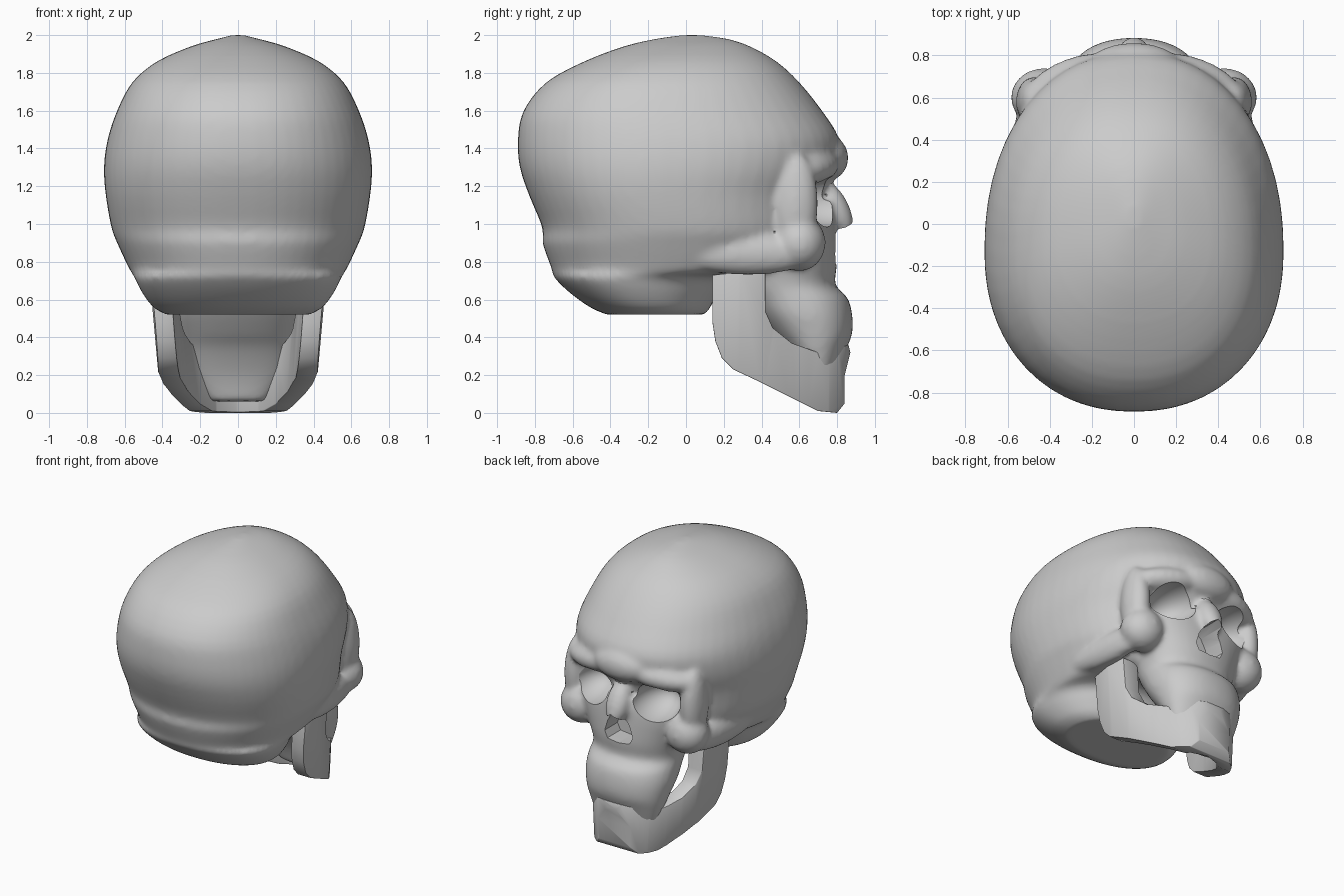
import bpy, bmesh, math
from mathutils import Vector, Matrix

cube = bpy.data.objects.get("Cube")
if cube:
    bpy.data.objects.remove(cube, do_unlink=True)

bone = bpy.data.materials.new("bone grey")
bone.use_nodes = True
bone.diffuse_color = (0.6, 0.6, 0.6, 1)
bone.node_tree.nodes["Principled BSDF"].inputs["Base Color"].default_value = (0.6, 0.6, 0.6, 1)


def make(name, bm):
    bmesh.ops.recalc_face_normals(bm, faces=bm.faces)
    mesh = bpy.data.meshes.new(name)
    bm.to_mesh(mesh)
    bm.free()
    mesh.materials.append(bone)
    ob = bpy.data.objects.new(name, mesh)
    bpy.context.collection.objects.link(ob)
    return ob


def smooth_rings(rings, steps=3):
    """Spline between the given sections, so the profile has no corners."""
    pts = [Vector(r) for r in rings]
    pts = [pts[0]] + pts + [pts[-1]]
    out = []
    for p0, p1, p2, p3 in zip(pts, pts[1:], pts[2:], pts[3:]):
        for k in range(steps):
            t = k / steps
            m1, m2 = (p2 - p0) / 2, (p3 - p1) / 2
            d = p2 - p1
            out.append(p1 + m1 * t + (3 * d - 2 * m1 - m2) * t ** 2 + (m1 + m2 - 2 * d) * t ** 3)
    return out + [pts[-1]]


def loft(bm, rings, power, shift=0.0, n=56):
    """Closed egg-shaped sections: height, back y, front y, half width."""
    loops = []
    for z, back, front, w in smooth_rings(rings):
        yc = (back + front) / 2 - shift * (front - back)
        loop = []
        for i in range(n):
            a = math.tau * i / n
            s, c = math.sin(a), math.cos(a)
            x = math.copysign(abs(s) ** (2 / power), s) * w
            y = math.copysign(abs(c) ** (2 / power), c)
            y = yc + y * (front - yc if y > 0 else yc - back)
            loop.append(bm.verts.new((x, y, z)))
        loops.append(loop)
    for a, b in zip(loops, loops[1:]):
        for i in range(n):
            j = (i + 1) % n
            bm.faces.new((a[i], a[j], b[j], b[i]))
    bm.faces.new(loops[0])
    bm.faces.new(loops[-1])


def blob(bm, centre, radii, tilt=0.0, mirror=True, turn=0.0):
    """Ellipsoid, repeated on the other side when mirrored."""
    for side in ((1, -1) if mirror else (1,)):
        m = (Matrix.Translation((centre[0] * side, centre[1], centre[2]))
             @ Matrix.Rotation(turn * side, 4, 'Z')
             @ Matrix.Rotation(tilt * side, 4, 'Y')
             @ Matrix.Diagonal((*radii, 1)))
        bmesh.ops.create_uvsphere(bm, u_segments=28, v_segments=18, radius=1, matrix=m)


def prism(bm, points, place, lift):
    base = bm.faces.new([bm.verts.new(place(*p)) for p in points])
    ext = bmesh.ops.extrude_face_region(bm, geom=[base])["geom"]
    bmesh.ops.translate(bm, vec=lift, verts=[v for v in ext if isinstance(v, bmesh.types.BMVert)])


def apply_mod(ob, kind, **settings):
    mod = ob.modifiers.new(kind.lower(), kind)
    for key, value in settings.items():
        setattr(mod, key, value)
    bpy.context.view_layer.objects.active = ob
    bpy.ops.object.modifier_apply(modifier=mod.name)


def cut(ob, cutter, operation):
    apply_mod(ob, 'BOOLEAN', operation=operation, object=cutter, solver='EXACT')
    bpy.data.objects.remove(cutter, do_unlink=True)


def finish(ob, angle):
    bpy.ops.object.select_all(action='DESELECT')
    ob.select_set(True)
    bpy.context.view_layer.objects.active = ob
    bpy.ops.object.shade_smooth_by_angle(angle=math.radians(angle))


# Braincase
bm = bmesh.new()
loft(bm, [(0.52, -0.42, 0.10, 0.38), (0.56, -0.51, 0.13, 0.45), (0.64, -0.62, 0.17, 0.51),
          (0.72, -0.70, 0.24, 0.55), (0.76, -0.71, 0.58, 0.575), (0.90, -0.76, 0.69, 0.64),
          (0.98, -0.76, 0.71, 0.67), (1.15, -0.83, 0.72, 0.70), (1.30, -0.88, 0.79, 0.71),
          (1.45, -0.89, 0.81, 0.69), (1.60, -0.86, 0.72, 0.64), (1.75, -0.74, 0.60, 0.56),
          (1.86, -0.54, 0.48, 0.43), (1.94, -0.33, 0.34, 0.25), (1.98, -0.16, 0.22, 0.11),
          (2.0, -0.02, 0.08, 0.03)], 2.2, 0.05)
# Upper jaw, tooth row and the hollow slope behind the chin
loft(bm, [(0.06, 0.66, 0.78, 0.15), (0.20, 0.61, 0.80, 0.24), (0.34, 0.53, 0.85, 0.29),
          (0.42, 0.46, 0.88, 0.31), (0.52, 0.38, 0.88, 0.33), (0.61, 0.32, 0.855, 0.33),
          (0.68, 0.28, 0.79, 0.33), (0.80, 0.28, 0.80, 0.36), (1.0, 0.40, 0.79, 0.41),
          (1.12, 0.45, 0.77, 0.38)], 2.2)
# Brows, outer socket rims, cheekbones and cheek arches
blob(bm, (0.28, 0.67, 1.30), (0.25, 0.12, 0.09), 0.12, turn=-0.35)
blob(bm, (0, 0.75, 1.35), (0.22, 0.11, 0.12), mirror=False)
blob(bm, (0.475, 0.58, 1.11), (0.085, 0.12, 0.27))
blob(bm, (0.43, 0.60, 0.90), (0.155, 0.14, 0.15), 0.3)
blob(bm, (0.51, 0.33, 0.84), (0.08, 0.36, 0.11), turn=0.12)
# Nose bridge
nose_axis = Matrix.Translation((0, 0.79, 1.08)) @ Matrix.Rotation(0.45, 4, 'X')
bmesh.ops.create_uvsphere(bm, u_segments=24, v_segments=16, radius=1,
                          matrix=nose_axis @ Matrix.Diagonal((0.085, 0.075, 0.16, 1)))
skull = make("skull", bm)
apply_mod(skull, 'REMESH', mode='VOXEL', voxel_size=0.018)
apply_mod(skull, 'SMOOTH', factor=0.5, iterations=9)

# Eye sockets and nose opening
bm = bmesh.new()
blob(bm, (0.265, 0.76, 1.12), (0.165, 0.25, 0.135), 0.15)
cut(skull, make("socket_cutter", bm), 'DIFFERENCE')
bm = bmesh.new()
pear = [(0, 1.02), (0.05, 0.99), (0.09, 0.92), (0.115, 0.84), (0.09, 0.79), (0, 0.78)]
pear += [(-x, z) for x, z in pear[-2:0:-1]]
prism(bm, pear, lambda x, z: (x, 0.64, z), (0, 0.4, 0))
cut(skull, make("nose_cutter", bm), 'DIFFERENCE')
finish(skull, 32)

# Lower jaw: side outline kept only where it meets a tapering horseshoe
bm = bmesh.new()
side = [(0.14, 0.73), (0.14, 0.48), (0.155, 0.38), (0.19, 0.29), (0.25, 0.23), (0.40, 0.16),
        (0.58, 0.07), (0.70, 0.01), (0.80, 0.0), (0.84, 0.05), (0.84, 0.20), (0.87, 0.32),
        (0.86, 0.36), (0.70, 0.32), (0.56, 0.37), (0.46, 0.45), (0.42, 0.54), (0.42, 0.76)]
prism(bm, side, lambda y, z: (-0.6, y, z), (1.2, 0, 0))
jaw = make("lower_jaw", bm)
bm = bmesh.new()
outer = [(0.465, 0.10), (0.475, 0.28), (0.45, 0.42), (0.40, 0.54), (0.34, 0.65), (0.26, 0.76),
         (0.15, 0.84), (0, 0.88)]
inner = [(0, 0.77), (0.13, 0.73), (0.23, 0.63), (0.30, 0.50), (0.345, 0.35), (0.365, 0.10)]
ring = outer + [(-x, y) for x, y in outer[-2::-1]] + [(-x, y) for x, y in inner[:0:-1]] + inner
prism(bm, ring, lambda x, y: (x, y, 0.8), (0, 0, -0.85))
for v in bm.verts:
    if v.co.z < 0:
        v.co.x *= 0.84
cut(jaw, make("horseshoe_cutter", bm), 'INTERSECT')
apply_mod(jaw, 'BEVEL', width=0.015, segments=2, limit_method='ANGLE', angle_limit=math.radians(50))
finish(jaw, 35)
